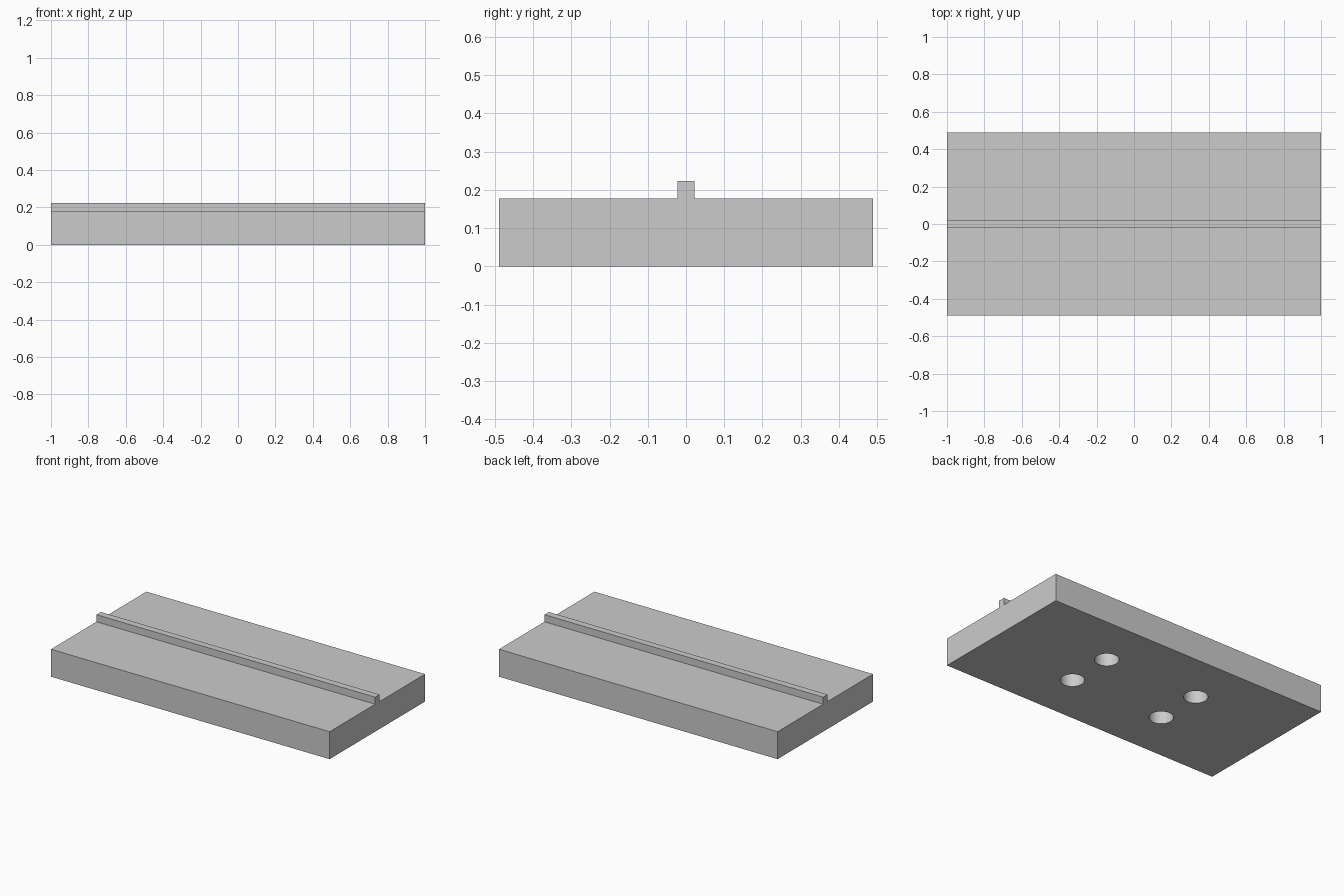
import bpy
import bmesh

if "Cube" in bpy.data.objects:
    bpy.data.objects.remove(bpy.data.objects["Cube"], do_unlink=True)

LENGTH, HALF_WIDTH = 2.0, 0.489
SLAB_TOP, RAIL_TOP, RAIL_HALF = 0.178, 0.224, 0.0225
HOLE_RADIUS, HOLE_DEPTH = 0.071, 0.11

grey = bpy.data.materials.new("light_grey")
grey.use_nodes = True
colour = (0.6, 0.6, 0.6, 1.0)
grey.diffuse_color = colour
grey.node_tree.nodes["Principled BSDF"].inputs["Base Color"].default_value = colour


def make_object(name, bm):
    mesh = bpy.data.meshes.new(name)
    bmesh.ops.recalc_face_normals(bm, faces=bm.faces)
    bm.to_mesh(mesh)
    bm.free()
    mesh.materials.append(grey)
    obj = bpy.data.objects.new(name, mesh)
    bpy.context.collection.objects.link(obj)
    return obj


# Slab with centre rail: one end profile extruded along the length
half = [(HALF_WIDTH, 0), (HALF_WIDTH, SLAB_TOP), (RAIL_HALF, SLAB_TOP), (RAIL_HALF, RAIL_TOP)]
profile = half + [(-y, z) for y, z in reversed(half)]
bm = bmesh.new()
end = bm.faces.new([bm.verts.new((-LENGTH / 2, y, z)) for y, z in profile])
grown = bmesh.ops.extrude_face_region(bm, geom=[end])["geom"]
bmesh.ops.translate(bm, vec=(LENGTH, 0, 0),
                    verts=[v for v in grown if isinstance(v, bmesh.types.BMVert)])
slab = make_object("slab_with_rail", bm)

# Four blind round holes in the underside
bm = bmesh.new()
for x in (-0.335, 0.335):
    for y in (-0.155, 0.155):
        made = bmesh.ops.create_cone(bm, cap_ends=True, segments=48, radius1=HOLE_RADIUS,
                                     radius2=HOLE_RADIUS, depth=2 * HOLE_DEPTH)
        bmesh.ops.translate(bm, vec=(x, y, 0), verts=made["verts"])
cutter = make_object("hole_cutter", bm)

cut = slab.modifiers.new("holes", 'BOOLEAN')
cut.operation = 'DIFFERENCE'
cut.solver = 'EXACT'
cut.object = cutter
bpy.context.view_layer.objects.active = slab
slab.select_set(True)
cutter.select_set(False)
bpy.ops.object.modifier_apply(modifier=cut.name)
bpy.data.objects.remove(cutter, do_unlink=True)

# Smooth hole walls, crisp slab edges
bpy.ops.object.shade_smooth_by_angle()
